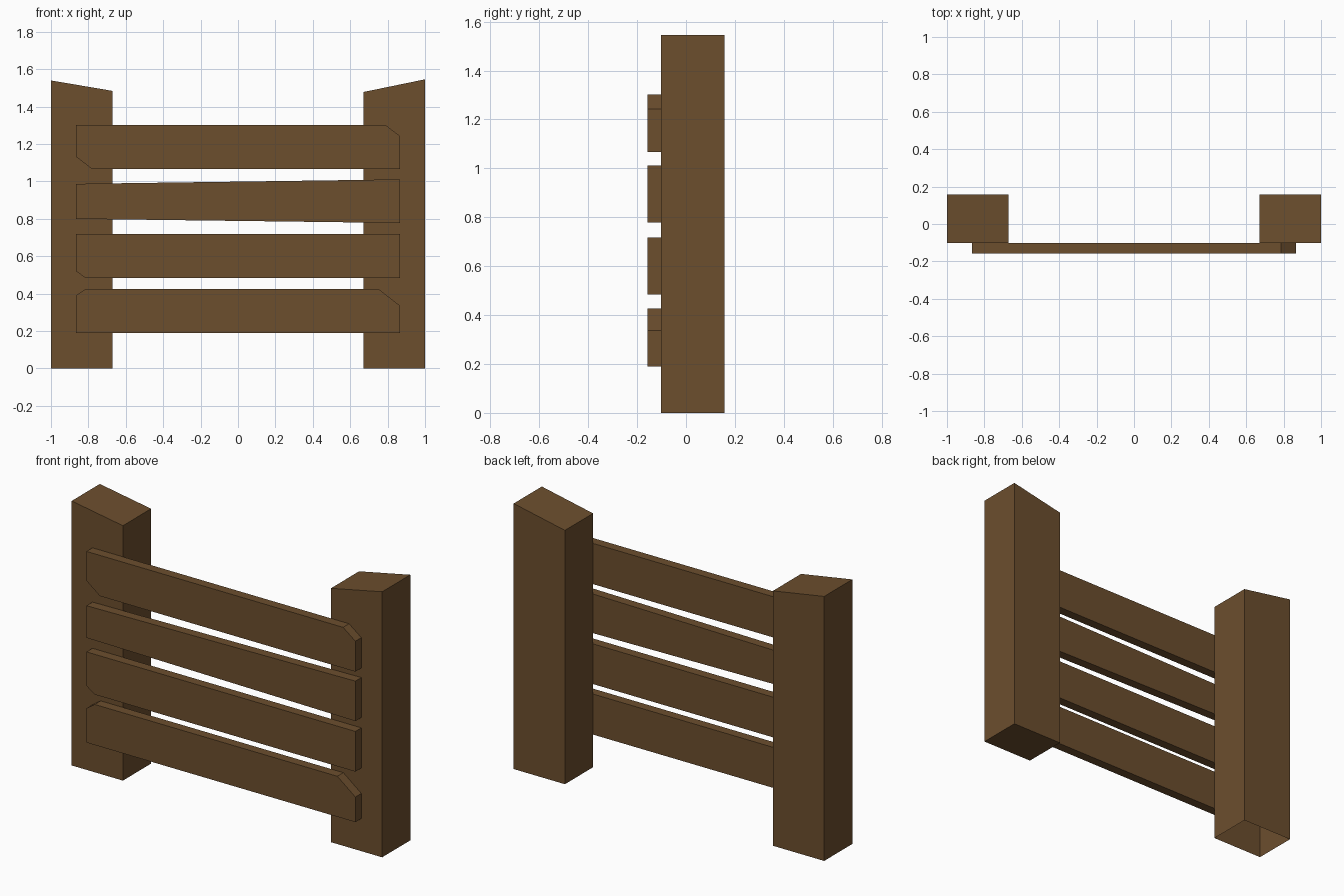
import bpy, bmesh

if "Cube" in bpy.data.objects:
    bpy.data.objects.remove(bpy.data.objects["Cube"])

wood = bpy.data.materials.new("brown_wood")
wood.diffuse_color = (0.150, 0.077, 0.027, 1)
wood.use_nodes = True
wood.node_tree.nodes["Principled BSDF"].inputs["Base Color"].default_value = wood.diffuse_color


def slab(name, profile, y0, y1, open_bottom=False):
    """Extrude an x-z outline from y0 (front) to y1 (back)."""
    bm = bmesh.new()
    face = bm.faces.new([bm.verts.new((x, y0, z)) for x, z in profile])
    out = bmesh.ops.extrude_face_region(bm, geom=[face], use_keep_orig=True)
    for v in out["geom"]:
        if isinstance(v, bmesh.types.BMVert):
            v.co.y = y1
    bmesh.ops.recalc_face_normals(bm, faces=bm.faces[:])
    if open_bottom:
        low = [f for f in bm.faces if all(v.co.z < 0.001 for v in f.verts)]
        bmesh.ops.delete(bm, geom=low, context='FACES_ONLY')
    mesh = bpy.data.meshes.new(name)
    bm.to_mesh(mesh)
    bm.free()
    mesh.materials.append(wood)
    obj = bpy.data.objects.new(name, mesh)
    bpy.context.collection.objects.link(obj)
    return obj


FRONT, JOIN, BACK = -0.157, -0.102, 0.157

# Posts with slanted tops; the left one has no underside
slab("left_post", [(-1, 0), (-0.67, 0), (-0.67, 1.484), (-1, 1.54)], JOIN, BACK, True)
slab("right_post", [(0.67, 0), (1, 0), (1, 1.546), (0.67, 1.478)], JOIN, BACK)

# Boards with clipped corners, outlines run anticlockwise from lower left
W = 0.866
boards = {
    "top_board": [(-W, 1.132), (-0.78, 1.066), (W, 1.066), (W, 1.243),
                  (0.787, 1.303), (-W, 1.303)],
    "upper_board": [(-W, 0.80), (W, 0.778), (W, 1.011), (-W, 0.987)],
    "lower_board": [(-W, 0.52), (-0.815, 0.484), (W, 0.484), (W, 0.718), (-W, 0.718)],
    "bottom_board": [(-W, 0.19), (W, 0.19), (W, 0.336), (0.75, 0.426),
                     (-0.813, 0.426), (-W, 0.39)],
}
for name, outline in boards.items():
    slab(name, outline, FRONT, JOIN)
